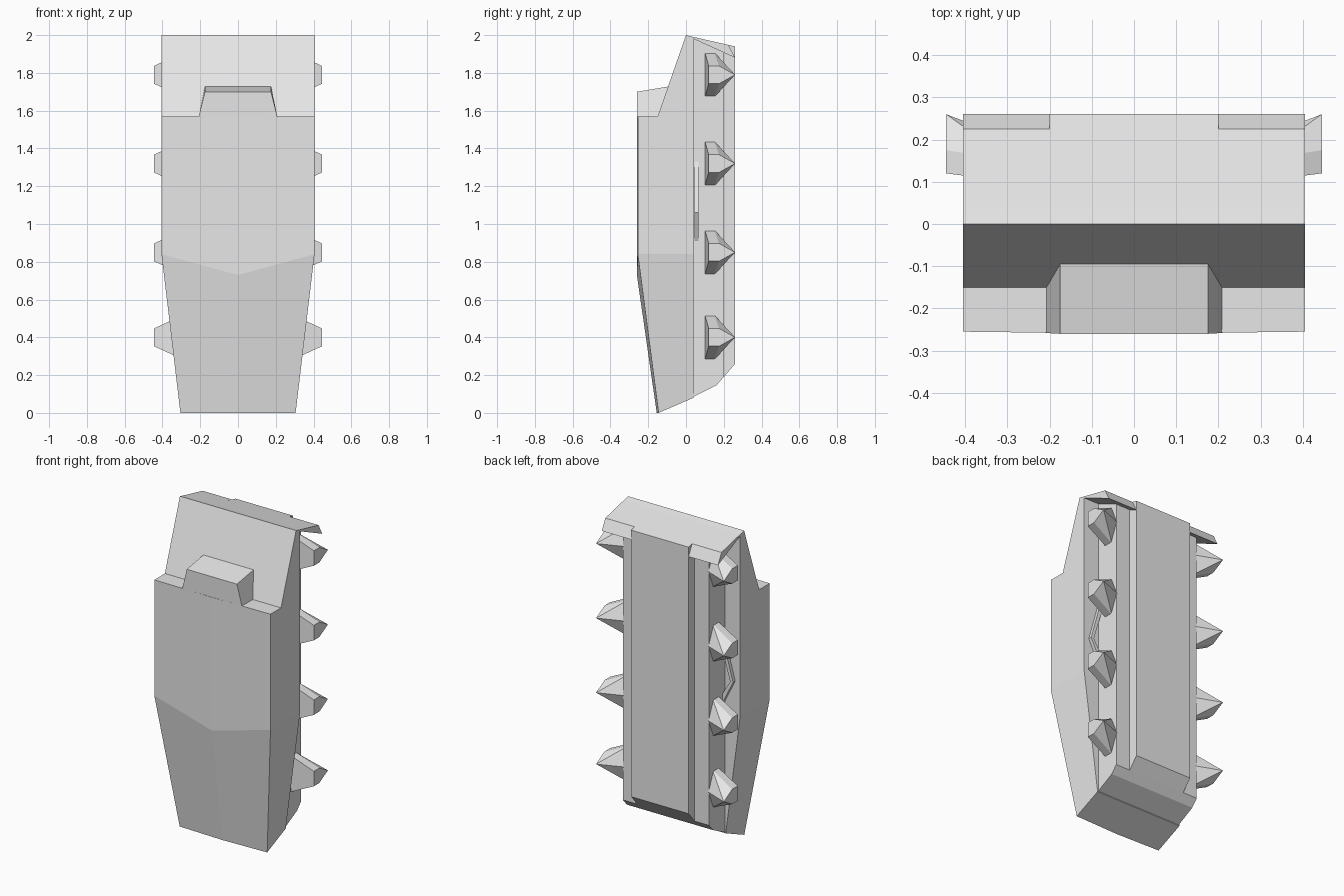
import bpy, bmesh
from mathutils import Vector

default = bpy.data.objects.get("Cube")
if default:
    bpy.data.objects.remove(default, do_unlink=True)

grey = bpy.data.materials.new("light_grey")
grey.use_nodes = True
grey.diffuse_color = (0.8, 0.8, 0.8, 1)
grey.node_tree.nodes["Principled BSDF"].inputs["Base Color"].default_value = (0.8, 0.8, 0.8, 1)


def finish(name, bm):
    bmesh.ops.recalc_face_normals(bm, faces=bm.faces)
    mesh = bpy.data.meshes.new(name)
    bm.to_mesh(mesh)
    bm.free()
    mesh.materials.append(grey)
    obj = bpy.data.objects.new(name, mesh)
    bpy.context.collection.objects.link(obj)
    return obj


def loft(name, rings):
    """Skin a list of equal-length closed rings and cap both ends."""
    bm = bmesh.new()
    rows = [[bm.verts.new(p) for p in ring] for ring in rings]
    n = len(rows[0])
    for a, b in zip(rows, rows[1:]):
        for i in range(n):
            j = (i + 1) % n
            bm.faces.new((a[i], a[j], b[j], b[i]))
    bm.faces.new(rows[0])
    bm.faces.new(rows[-1])
    return finish(name, bm)


def side_prism(name, profile, x0, x1):
    """Extrude a (y, z) profile across x."""
    return loft(name, [[(x, y, z) for y, z in profile] for x in (x0, x1)])


# Front shell: each level is half width, side front, centre front, back as (y, z)
levels = [
    (0.305, (-0.145, 0.0), (-0.155, 0.0), (0.04, 0.08)),
    (0.405, (-0.255, 0.84), (-0.26, 0.73), (0.04, 0.84)),
    (0.405, (-0.255, 1.57), (-0.26, 1.57), (0.04, 1.5)),
    (0.405, (-0.15, 1.57), (-0.15, 1.57), (0.04, 1.6)),
    (0.405, (0.0, 2.0), (0.0, 2.0), (0.04, 1.99)),
]
loft("front_shell", [
    [(-w, *f), (0, *c), (w, *f), (w, *b), (0, *b), (-w, *b)]
    for w, f, c, b in levels])

# Raised block on the ledge, narrowing upward
block_levels = [(0.21, -0.258, 1.56, -0.12, 1.56), (0.175, -0.26, 1.70, -0.08, 1.73)]
loft("ledge_block", [
    [(-w, yf, zf), (w, yf, zf), (w, yb, zb), (-w, yb, zb)]
    for w, yf, zf, yb, zb in block_levels])

# Rear body and raised back panel
side_prism("rear_body", [(0.03, 0.08), (0.16, 0.145), (0.2, 0.19),
                         (0.2, 1.91), (0.03, 1.985)], -0.3, 0.3)
side_prism("back_panel", [(0.19, 0.19), (0.2, 0.19), (0.26, 0.26),
                          (0.26, 1.94), (0.04, 1.99), (0.04, 1.95)], -0.2, 0.2)

teeth_heights = (0.40, 0.85, 1.32, 1.79)
for side, label in ((1, "left"), (-1, "right")):
    # Overhanging top corner, folded down at its rear edge
    side_prism(label + "_top_flap",
               [(0.04, 1.98), (0.04, 1.99), (0.225, 1.948), (0.26, 1.88)],
               side * 0.2, side * 0.405)

    # Bent side handle between shell and body
    chevron = [(0.29, 1.33), (0.3, 1.33), (0.375, 1.06), (0.3, 0.91),
               (0.29, 0.91), (0.29, 0.95), (0.355, 1.06), (0.29, 1.28)]
    loft(label + "_handle", [[(side * x, y, z) for x, z in chevron]
                             for y in (0.045, 0.067)])

    # Faceted teeth: wide root, small outer end with a rear-pointing tip
    for i, h in enumerate(teeth_heights):
        sections = []
        for x, y0, y1, tip, hz in ((0.29, 0.1, 0.15, 0.2, 0.118),
                                   (0.445, 0.12, 0.175, 0.26, 0.047)):
            sections.append([(side * x, y0, h - hz), (side * x, y1, h - hz),
                             (side * x, tip, h), (side * x, y1, h + hz),
                             (side * x, y0, h + hz)])
        bm = bmesh.new()
        for p in sections[0] + sections[1]:
            bm.verts.new(Vector(p))
        bmesh.ops.convex_hull(bm, input=bm.verts)
        finish(f"{label}_tooth_{i + 1}", bm)
